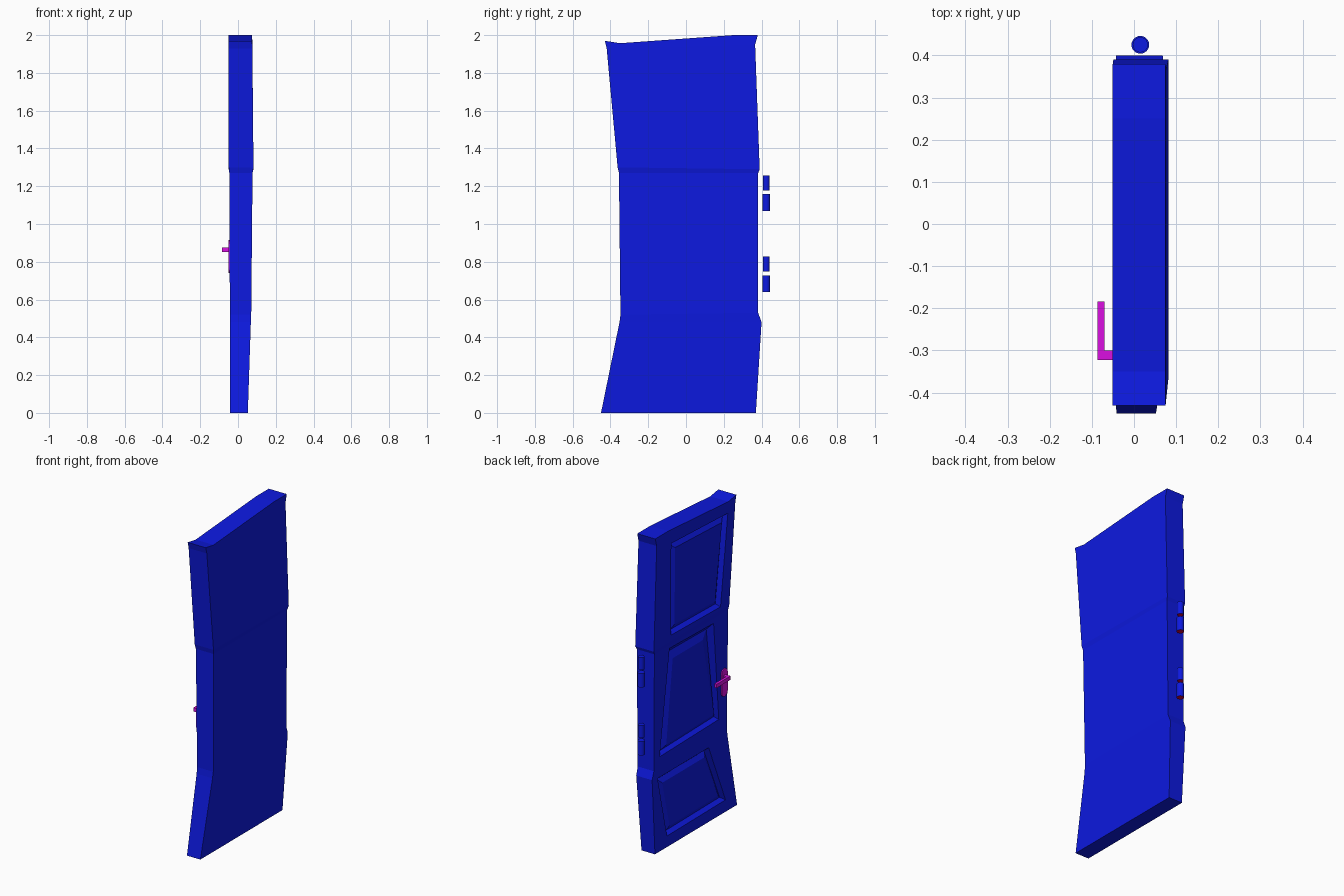
import bpy, bmesh, math
from mathutils import Matrix

if "Cube" in bpy.data.objects:
    bpy.data.objects.remove(bpy.data.objects["Cube"])


def material(name, rgb):
    m = bpy.data.materials.new(name)
    m.diffuse_color = (*rgb, 1)
    m.use_nodes = True
    m.node_tree.nodes["Principled BSDF"].inputs["Base Color"].default_value = m.diffuse_color
    return m


BLUE = material("blue", (0.004, 0.01, 0.75))
PINK = material("magenta", (0.7, 0.005, 0.75))
RED = material("red", (0.6, 0.0, 0.05))


def finish(bm, name, *mats):
    bmesh.ops.recalc_face_normals(bm, faces=bm.faces)
    me = bpy.data.meshes.new(name)
    bm.to_mesh(me)
    bm.free()
    ob = bpy.data.objects.new(name, me)
    bpy.context.collection.objects.link(ob)
    for m in mats:
        me.materials.append(m)
    return ob


# door slab: rows of (front x, back x, left y, left z, right y, right z)
ROWS = [(-.042, .052, -.45, 0, .37, 0),
        (-.043, .068, -.352, .48, .40, .48),
        (-.043, .070, -.347, .52, .382, .53),
        (-.046, .077, -.355, 1.27, .382, 1.27),
        (-.049, .082, -.362, 1.30, .39, 1.29),
        (-.051, .076, -.42, 1.93, .366, 1.95)]
TOP = [(-.43, 1.97), (-.35, 1.957), (.25, 2.0), (.38, 2.0)]
# panels by row: outer rim and raised centre, corners as (y, z)
PANELS = {
    0: ([(-.335, .075), (.25, .07), (.345, .47), (-.165, .47)],
        [(-.27, .125), (.215, .12), (.29, .42), (-.13, .42)]),
    2: ([(-.266, .61), (.325, .60), (.23, 1.25), (-.21, 1.24)],
        [(-.225, .655), (.25, .645), (.19, 1.17), (-.11, 1.17)]),
    4: ([(-.275, 1.32), (.22, 1.33), (.22, 1.91), (-.345, 1.885)],
        [(-.23, 1.37), (.175, 1.38), (.175, 1.865), (-.295, 1.845)]),
}

bm = bmesh.new()


def bridge(a, b):
    for i in range(len(a)):
        j = (i + 1) % len(a)
        bm.faces.new((a[i], a[j], b[j], b[i]))


rows = []
for x0, x1, yl, zl, yr, zr in ROWS:
    rows.append([bm.verts.new(p) for p in
                 ((x0, yl, zl), (x0, yr, zr), (x1, yr, zr), (x1, yl, zl))])
bm.faces.new(rows[0])
for i in range(len(rows) - 1):
    a, b = rows[i], rows[i + 1]
    for j in (1, 2, 3):
        k = (j + 1) % 4
        bm.faces.new((a[j], a[k], b[k], b[j]))
    frame = [a[0], a[1], b[1], b[0]]
    if i not in PANELS:
        bm.faces.new(frame)
        continue
    # grooved panel: rim, groove bottom, raised centre
    outer, inner = PANELS[i]
    xa, xb = ROWS[i][0], ROWS[i + 1][0]
    loops = [frame]
    for t, depth in ((0, 0), (.4, .024), (1, .006)):
        loop = []
        for n, (o, q) in enumerate(zip(outer, inner)):
            base = xa if n < 2 else xb
            loop.append(bm.verts.new((base + depth, o[0] + (q[0] - o[0]) * t,
                                      o[1] + (q[1] - o[1]) * t)))
        loops.append(loop)
    for p, q in zip(loops, loops[1:]):
        bridge(p, q)
    bm.faces.new(loops[-1])

# uneven top edge
tf = [bm.verts.new((-.051, y, z)) for y, z in TOP]
tb = [bm.verts.new((.075, y, z)) for y, z in TOP]
r = rows[-1]
bm.faces.new([r[0], r[1]] + tf[::-1])
bm.faces.new([r[3], r[2]] + tb[::-1])
bm.faces.new((r[0], r[3], tb[0], tf[0]))
bm.faces.new((r[1], r[2], tb[3], tf[3]))
for i in range(3):
    bm.faces.new((tf[i], tf[i + 1], tb[i + 1], tb[i]))
finish(bm, "door", BLUE)


# hinge knuckles
def knuckle(name, radius, z0, z1):
    bm = bmesh.new()
    bmesh.ops.create_cone(bm, cap_ends=True, segments=24, radius1=radius,
                          radius2=radius, depth=z1 - z0,
                          matrix=Matrix.Translation((.015, .425, (z0 + z1) / 2)))
    ob = finish(bm, name, BLUE, RED)
    for p in ob.data.polygons:
        p.use_smooth = abs(p.normal.z) < .5
        p.material_index = 1 if p.normal.z < -.5 else 0


for label, z in (("lower", .64), ("upper", 1.07)):
    knuckle(label + "_hinge_base", .021, z, z + .088)
    knuckle(label + "_hinge_cap", .018, z + .108, z + .187)


# handle backplate: capsule outline
def extrude_outline(name, pts, offset, mat):
    bm = bmesh.new()
    f = bm.faces.new([bm.verts.new(p) for p in pts])
    ext = bmesh.ops.extrude_face_region(bm, geom=[f])
    moved = [v for v in ext["geom"] if isinstance(v, bmesh.types.BMVert)]
    bmesh.ops.translate(bm, verts=moved, vec=offset)
    return finish(bm, name, mat)


pts = []
for cz, start in ((.885, 0), (.77, math.pi)):
    for i in range(9):
        a = start + math.pi * i / 8
        pts.append((-.051, -.315 + .03 * math.cos(a), cz + .03 * math.sin(a)))
extrude_outline("handle_plate", pts, (.012, 0, 0), PINK)

# L-shaped lever
L = [(-.04, -.322), (-.086, -.322), (-.086, -.184), (-.07, -.184),
     (-.07, -.30), (-.04, -.30)]
extrude_outline("handle_lever", [(x, y, .851) for x, y in L], (0, 0, .024), PINK)
